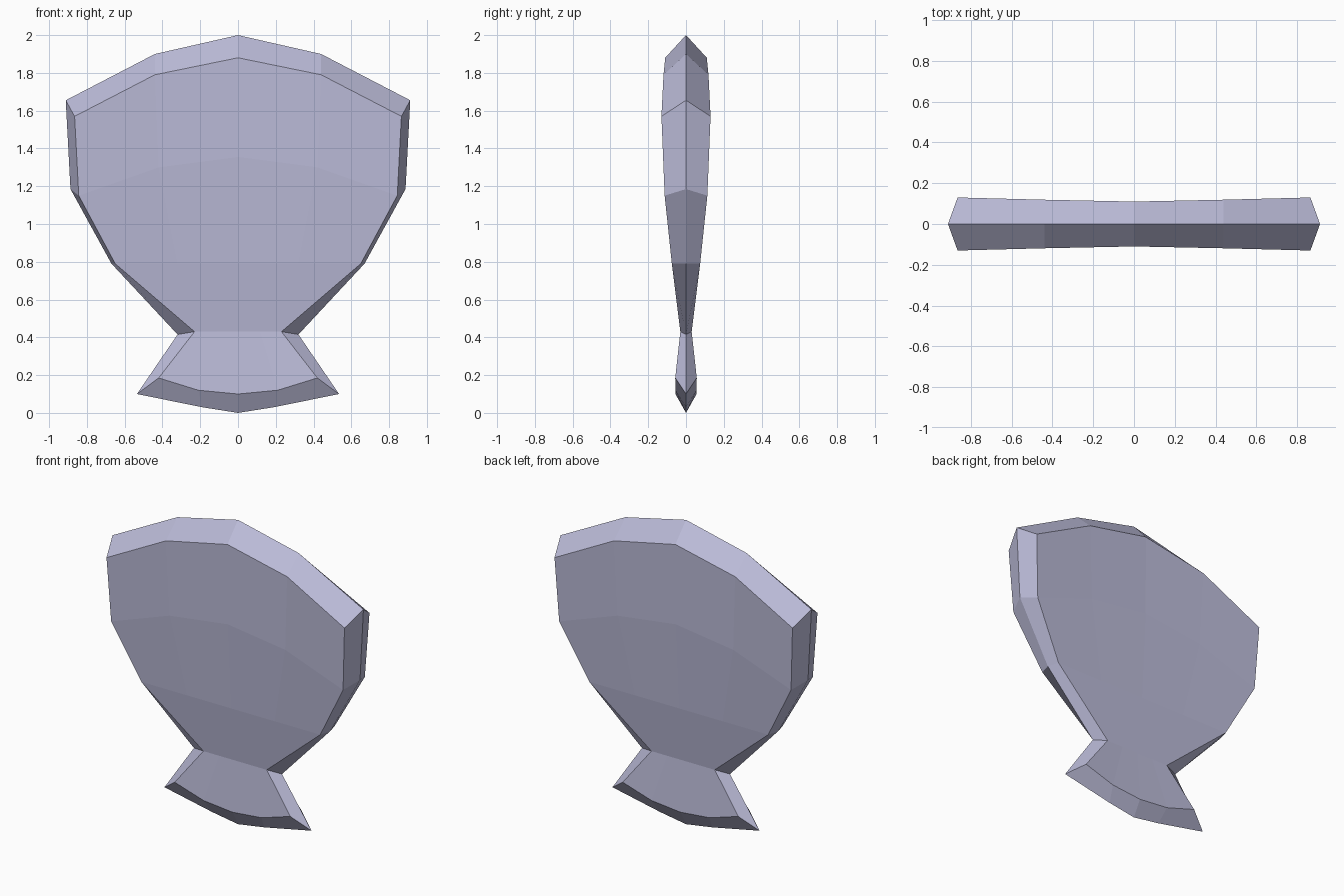
import bpy, bmesh

if "Cube" in bpy.data.objects:
    bpy.data.objects.remove(bpy.data.objects["Cube"])

# Flat grey-lavender stone colour
mat = bpy.data.materials.new("pale lavender grey")
mat.diffuse_color = (0.50, 0.50, 0.69, 1)
mat.use_nodes = True
mat.node_tree.nodes["Principled BSDF"].inputs["Base Color"].default_value = mat.diffuse_color

# Front-right quarter: rows of (x, depth, z) from centre to edge, top to bottom
rows = [
    [(0, .11, 1.88), (.44, .119, 1.79), (.865, .13, 1.57)],
    [(0, .108, 1.355), (.42, .11, 1.30), (.843, .113, 1.15)],
    [(0, .075, .79), (.32, .075, .79), (.65, .075, .79)],
    [(0, .03, .43), (.115, .03, .43), (.23, .03, .43)],
    [(0, .056, .10), (.21, .056, .12), (.42, .057, .185)],
]
# Knife-edge outline in the middle plane (x, z), top centre round to bottom centre
outline = [(0, 2), (.44, 1.9), (.912, 1.655), (.887, 1.185), (.67, .79),
           (.32, .415), (.535, .10), (.19, .03), (0, 0)]

bm = bmesh.new()
grid = [[bm.verts.new((x, -d, z)) for x, d, z in row] for row in rows]
edge = [bm.verts.new((x, 0, z)) for x, z in outline]

# Broad front face
for a, b in zip(grid, grid[1:]):
    for i in range(2):
        bm.faces.new((a[i], b[i], b[i + 1], a[i + 1]))

# Bevelled rim from the face border to the outline
border = grid[0][:2] + [r[2] for r in grid] + [grid[-1][1], grid[-1][0]]
for i in range(len(border) - 1):
    bm.faces.new((border[i], border[i + 1], edge[i + 1], edge[i]))

# Mirror left-right, then front-back
for axis in (0, 1):
    copy = bmesh.ops.duplicate(bm, geom=bm.verts[:] + bm.edges[:] + bm.faces[:])
    for v in copy["geom"]:
        if isinstance(v, bmesh.types.BMVert):
            v.co[axis] *= -1
    bmesh.ops.remove_doubles(bm, verts=bm.verts[:], dist=0.0005)
bmesh.ops.recalc_face_normals(bm, faces=bm.faces[:])

mesh = bpy.data.meshes.new("fan_blade")
bm.to_mesh(mesh)
bm.free()
mesh.materials.append(mat)
bpy.context.collection.objects.link(bpy.data.objects.new("fan_blade", mesh))
